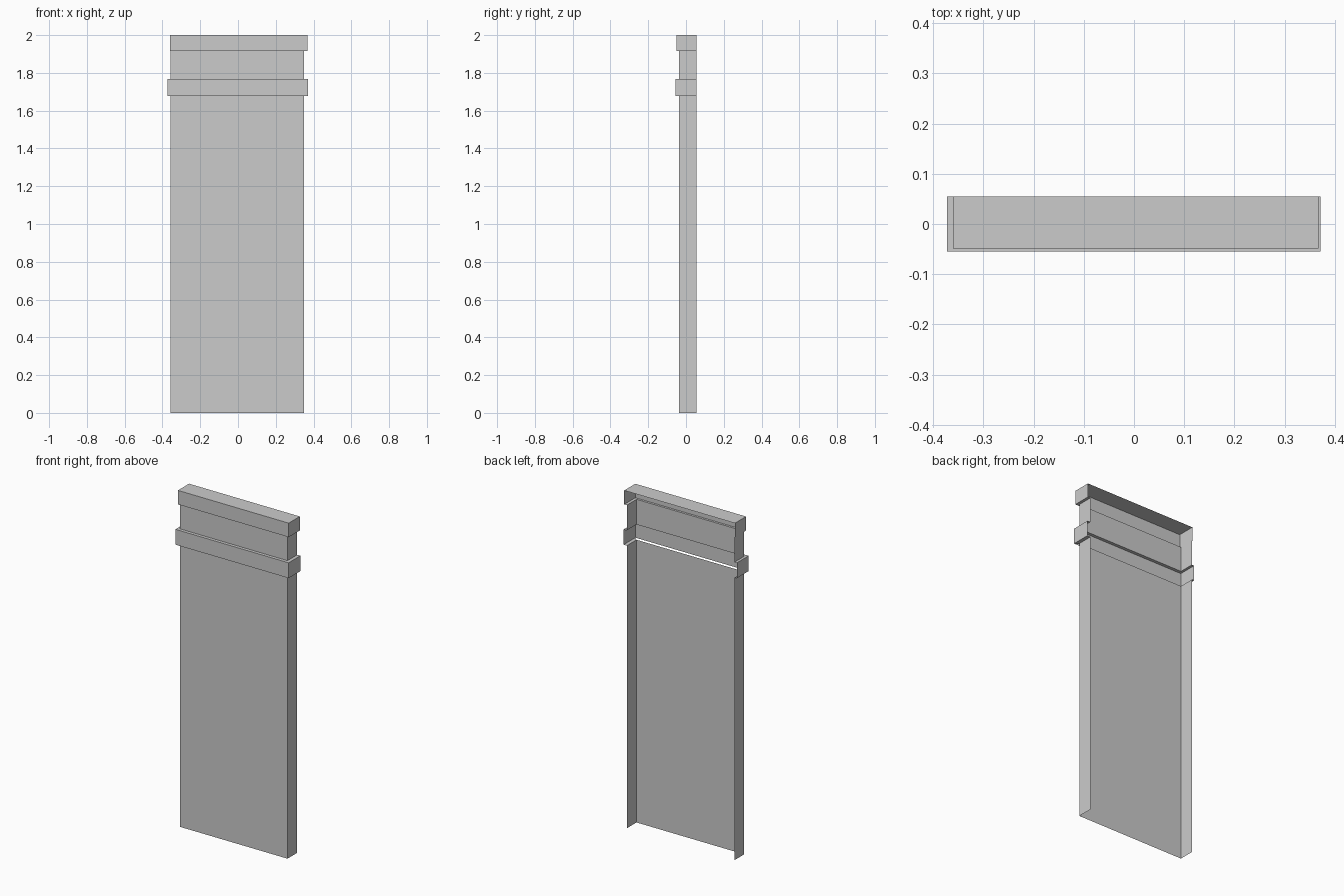
import bpy
import bmesh

cube = bpy.data.objects.get("Cube")
if cube:
    bpy.data.objects.remove(cube)

grey = bpy.data.materials.new("plain grey")
grey.use_nodes = True
GREY = (0.6, 0.6, 0.6, 1)
grey.diffuse_color = GREY
grey.node_tree.nodes["Principled BSDF"].inputs["Base Color"].default_value = GREY

BACK = 0.055
# Outlines: left edge, right edge, front depth
SHAFT = (-0.357, 0.35, -0.036)
BAND = (-0.372, 0.371, -0.055)
CAP = (-0.36, 0.367, -0.049)


def shell(name, levels, closed_top=False, open_ledge=None):
    """Open-backed sheet lofted through U-shaped outlines, bottom to top."""
    bm = bmesh.new()
    rings = []
    for (x0, x1, front), z in levels:
        corners = [(x0, BACK), (x0, front), (x1, front), (x1, BACK)]
        rings.append([bm.verts.new((x, y, z)) for x, y in corners])
    for level, (low, high) in enumerate(zip(rings, rings[1:])):
        for side in range(3):
            if level == open_ledge and side == 1:
                continue  # the front of this ledge stays open
            bm.faces.new((low[side], low[side + 1], high[side + 1], high[side]))
    if closed_top:
        bm.faces.new(rings[-1])
    mesh = bpy.data.meshes.new(name)
    bm.to_mesh(mesh)
    bm.free()
    mesh.materials.append(grey)
    obj = bpy.data.objects.new(name, mesh)
    bpy.context.collection.objects.link(obj)
    return obj


BAND_LOW, BAND_HIGH, CAP_LOW, TOP = 1.677, 1.768, 1.917, 2.0

# Tall main panel with its two side returns
shell("shaft", [(SHAFT, 0), (SHAFT, BAND_LOW)])
# Projecting band with ledges above and below
shell("band", [(SHAFT, BAND_LOW), (BAND, BAND_LOW),
               (BAND, BAND_HIGH), (SHAFT, BAND_HIGH)], open_ledge=0)
# Short panel between band and cap
shell("neck", [(SHAFT, BAND_HIGH), (SHAFT, CAP_LOW)])
# Projecting cap with a closed top
shell("cap", [(SHAFT, CAP_LOW), (CAP, CAP_LOW), (CAP, TOP)], closed_top=True)
